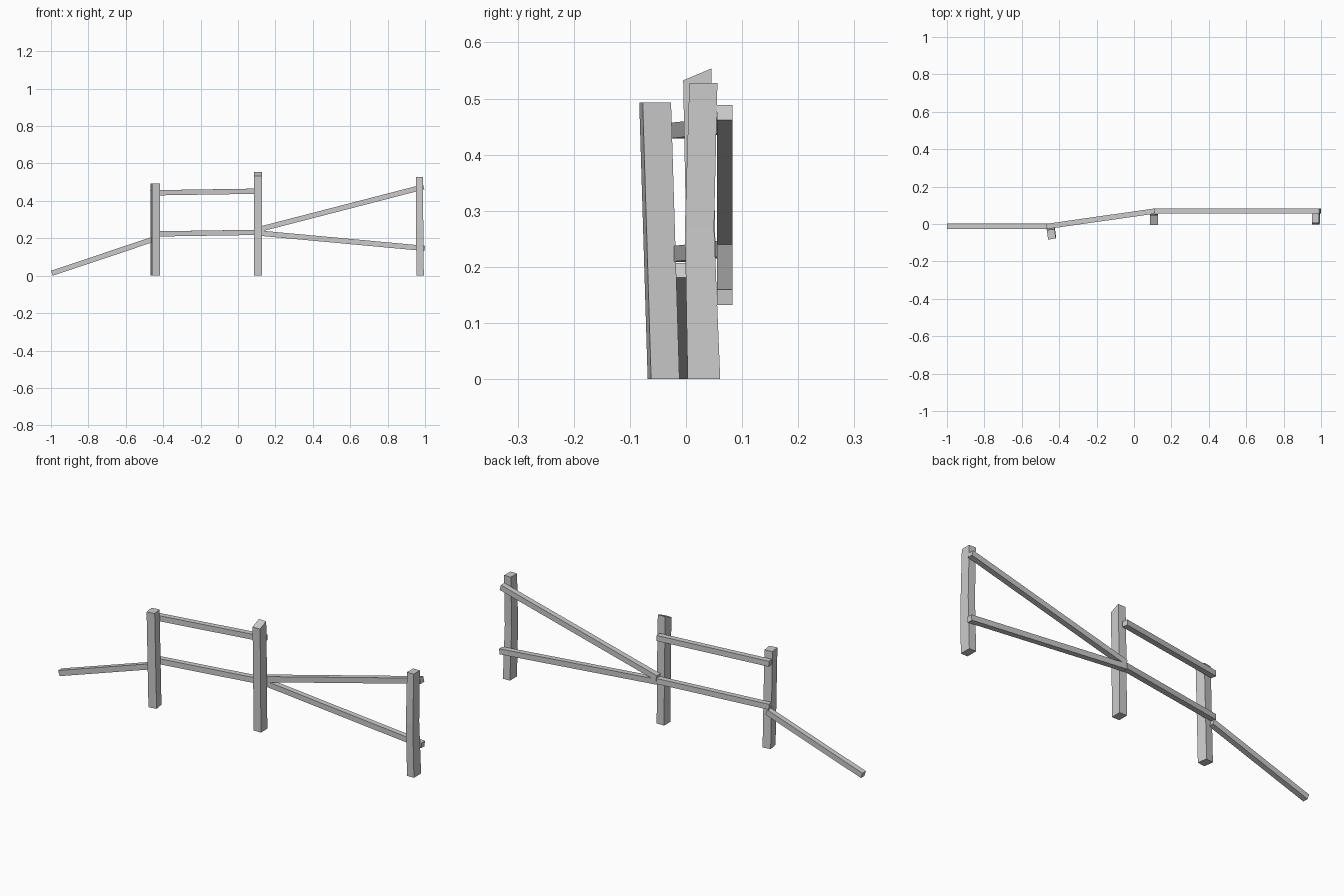
import bpy, bmesh
from math import cos, sin, radians
from mathutils import Vector

if "Cube" in bpy.data.objects:
    bpy.data.objects.remove(bpy.data.objects["Cube"])


def loft(name, rings):
    """Closed solid through a list of four-cornered rings."""
    bm = bmesh.new()
    vs = [[bm.verts.new(p) for p in ring] for ring in rings]
    bm.faces.new(vs[0])
    bm.faces.new(vs[-1])
    for a, b in zip(vs, vs[1:]):
        for i in range(4):
            j = (i + 1) % 4
            bm.faces.new((a[i], a[j], b[j], b[i]))
    bmesh.ops.recalc_face_normals(bm, faces=bm.faces)
    mesh = bpy.data.meshes.new(name)
    bm.to_mesh(mesh)
    bm.free()
    bpy.context.collection.objects.link(bpy.data.objects.new(name, mesh))


def post(name, sections, angle=0, slant=0):
    """Sections are (x, y, z, width, depth); slant raises the back of the top."""
    c, s = cos(radians(angle)), sin(radians(angle))
    rings = []
    for n, (x, y, z, w, d) in enumerate(sections):
        k = slant if n == len(sections) - 1 else 0
        ring = []
        for sx, sy in ((-1, -1), (1, -1), (1, 1), (-1, 1)):
            u, v = sx * w / 2, sy * d / 2
            ring.append((x + u * c - v * s, y + u * s + v * c, z + sy * k))
        rings.append(ring)
    loft(name, rings)


def rail(name, start, end, size=0.028):
    """Square bar with ends cut square to its length."""
    a, b = Vector(start), Vector(end)
    side = Vector((0, 0, 1)).cross(b - a).normalized() * size / 2
    up = (b - a).cross(side).normalized() * size / 2
    loft(name, [[p + side * i + up * j for i, j in ((-1, -1), (1, -1), (1, 1), (-1, 1))]
                for p in (a, b)])


# Posts, slightly leaning or bent
post("left_post", [(-0.442, -0.040, 0, 0.042, 0.051),
                   (-0.442, -0.055, 0.493, 0.042, 0.051)], angle=8.5)
post("middle_post", [(0.107, 0.028, 0, 0.042, 0.052),
                     (0.107, 0.026, 0.27, 0.042, 0.052),
                     (0.107, 0.020, 0.543, 0.042, 0.050)], slant=0.0105)
post("right_post", [(0.974, 0.032, 0, 0.039, 0.058),
                    (0.971, 0.024, 0.27, 0.039, 0.052),
                    (0.971, 0.031, 0.528, 0.038, 0.050)])

# Fallen rail on the left
rail("fallen_rail", (-0.9955, -0.012, 0.0135), (-0.455, -0.012, 0.194))

# Pair of rails in the middle bay
for name, z in (("middle_lower_rail", 0.223), ("middle_upper_rail", 0.443)):
    rail(name, (-0.467, -0.013, z), (0.11, 0.069, z + 0.009))

# Spreading rails in the right bay
rail("right_upper_rail", (0.11, 0.069, 0.247), (0.993, 0.069, 0.475))
rail("right_lower_rail", (0.11, 0.069, 0.228), (0.9985, 0.069, 0.146))
